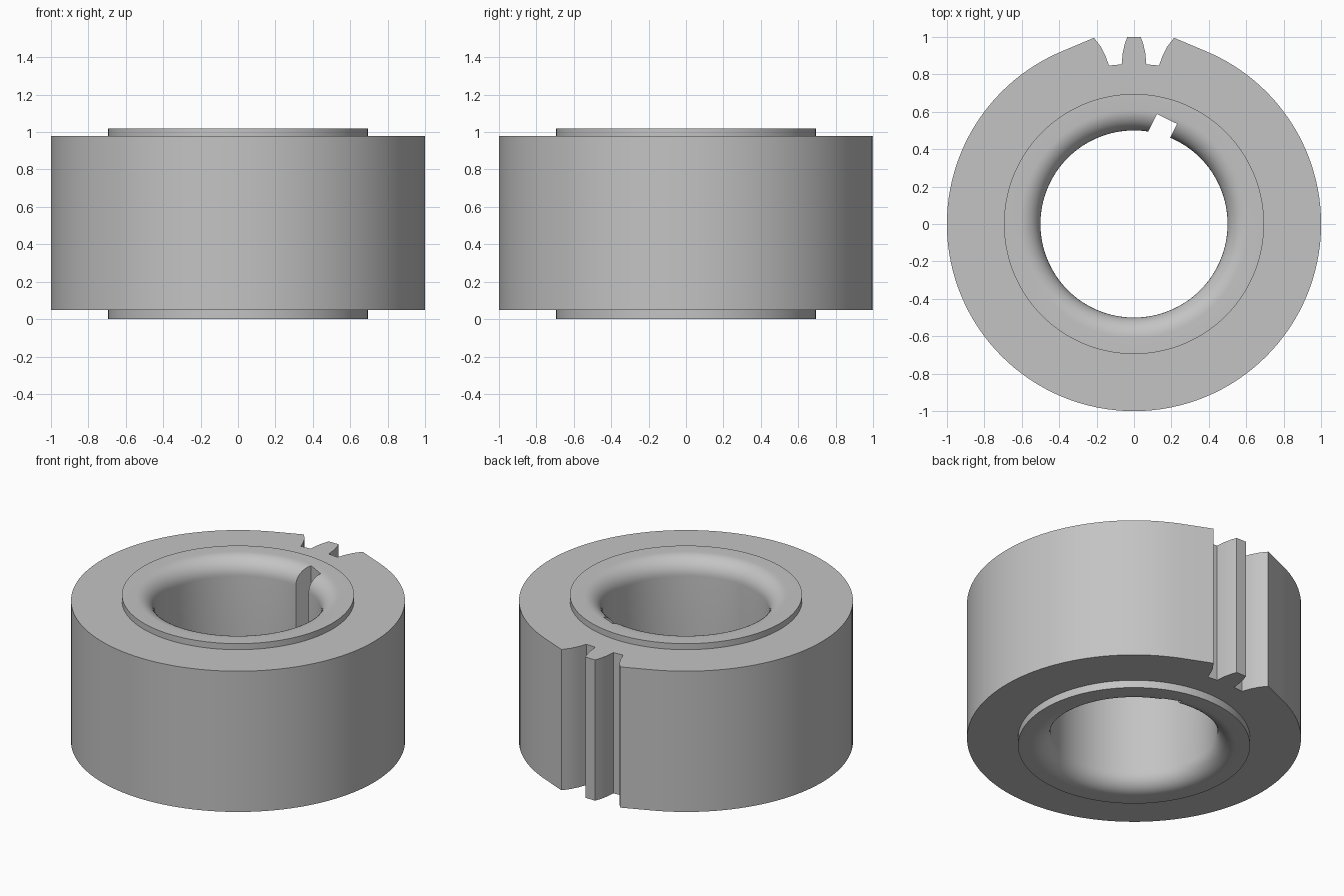
import bpy, bmesh
from math import sin, cos, pi, radians, atan2, hypot, acos

if "Cube" in bpy.data.objects:
    bpy.data.objects.remove(bpy.data.objects["Cube"], do_unlink=True)

BODY_Z = (0.05, 0.98)
HUB_TOP, HUB_R, BORE_R, FILLET = 1.02, 0.695, 0.5, 0.11

steel = bpy.data.materials.new("plain grey")
steel.use_nodes = True
grey = (0.55, 0.55, 0.55, 1)
steel.diffuse_color = grey
steel.node_tree.nodes["Principled BSDF"].inputs["Base Color"].default_value = grey


def make(name, bm):
    bmesh.ops.recalc_face_normals(bm, faces=bm.faces)
    mesh = bpy.data.meshes.new(name)
    bm.to_mesh(mesh)
    bm.free()
    mesh.materials.append(steel)
    obj = bpy.data.objects.new(name, mesh)
    bpy.context.collection.objects.link(obj)
    return obj


def activate(obj):
    bpy.ops.object.select_all(action="DESELECT")
    obj.select_set(True)
    bpy.context.view_layer.objects.active = obj


def smooth(obj):
    activate(obj)
    bpy.ops.object.shade_smooth_by_angle(angle=radians(25))


def ring(name, sections):
    """Join closed cross-sections, one after another, into a closed ring."""
    bm = bmesh.new()
    rows = [[bm.verts.new(p) for p in s] for s in sections]
    for a, b in zip(rows, rows[1:] + rows[:1]):
        for i in range(len(a)):
            j = (i + 1) % len(a)
            bm.faces.new((a[i], a[j], b[j], b[i]))
    return make(name, bm)


# Body outline: one tooth between two curved gaps, then a tangent to the round rim
half = [(0.036, 1.0), (0.05, 0.96), (0.06, 0.915), (0.066, 0.853),
        (0.134, 0.847), (0.153, 0.9), (0.179, 0.95), (0.214, 0.995)]
tip_x, tip_y = half[-1]
start = atan2(tip_x, tip_y) + acos(1 / hypot(tip_x, tip_y))
steps = 112
arc = [start + (2 * pi - 2 * start) * i / steps for i in range(steps + 1)]
outline = half + [(sin(a), cos(a)) for a in arc]
outline += [(-x, y) for x, y in reversed(half)]

sections = []
for x, y in outline:
    k = 0.68 / hypot(x, y)
    low, high = BODY_Z
    sections.append([(x, y, low), (x, y, high), (x * k, y * k, high), (x * k, y * k, low)])
body = ring("toothed_body", sections)
smooth(body)

# Hub: a turned sleeve whose bore flares out at both ends
curve = [radians(9 * i) for i in range(11)]
flare = [(BORE_R + FILLET * (1 - sin(a)), FILLET * (1 - cos(a))) for a in curve]
profile = [(HUB_R, 0), (HUB_R, HUB_TOP)]
profile += [(r, HUB_TOP - d) for r, d in flare]
profile += [(r, d) for r, d in reversed(flare)]
turns = [2 * pi * i / 128 for i in range(128)]
hub = ring("hub", [[(r * cos(t), r * sin(t), z) for r, z in profile] for t in turns])

# Keyway: a slanted slot cut through the whole bore
bm = bmesh.new()
corners = [(0.123, 0.588), (0.23, 0.535), (0.165, 0.404), (0.058, 0.457)]
floor = bm.faces.new([bm.verts.new((x, y, -0.1)) for x, y in corners])
wall = bmesh.ops.extrude_face_region(bm, geom=[floor])
bmesh.ops.translate(bm, vec=(0, 0, 1.3),
                    verts=[v for v in wall["geom"] if isinstance(v, bmesh.types.BMVert)])
cutter = make("keyway_cutter", bm)
cutter.hide_render = True

cut = hub.modifiers.new("keyway", "BOOLEAN")
cut.operation = "DIFFERENCE"
cut.solver = "EXACT"
cut.object = cutter
activate(hub)
bpy.ops.object.modifier_apply(modifier=cut.name)
bpy.data.objects.remove(cutter, do_unlink=True)
smooth(hub)
